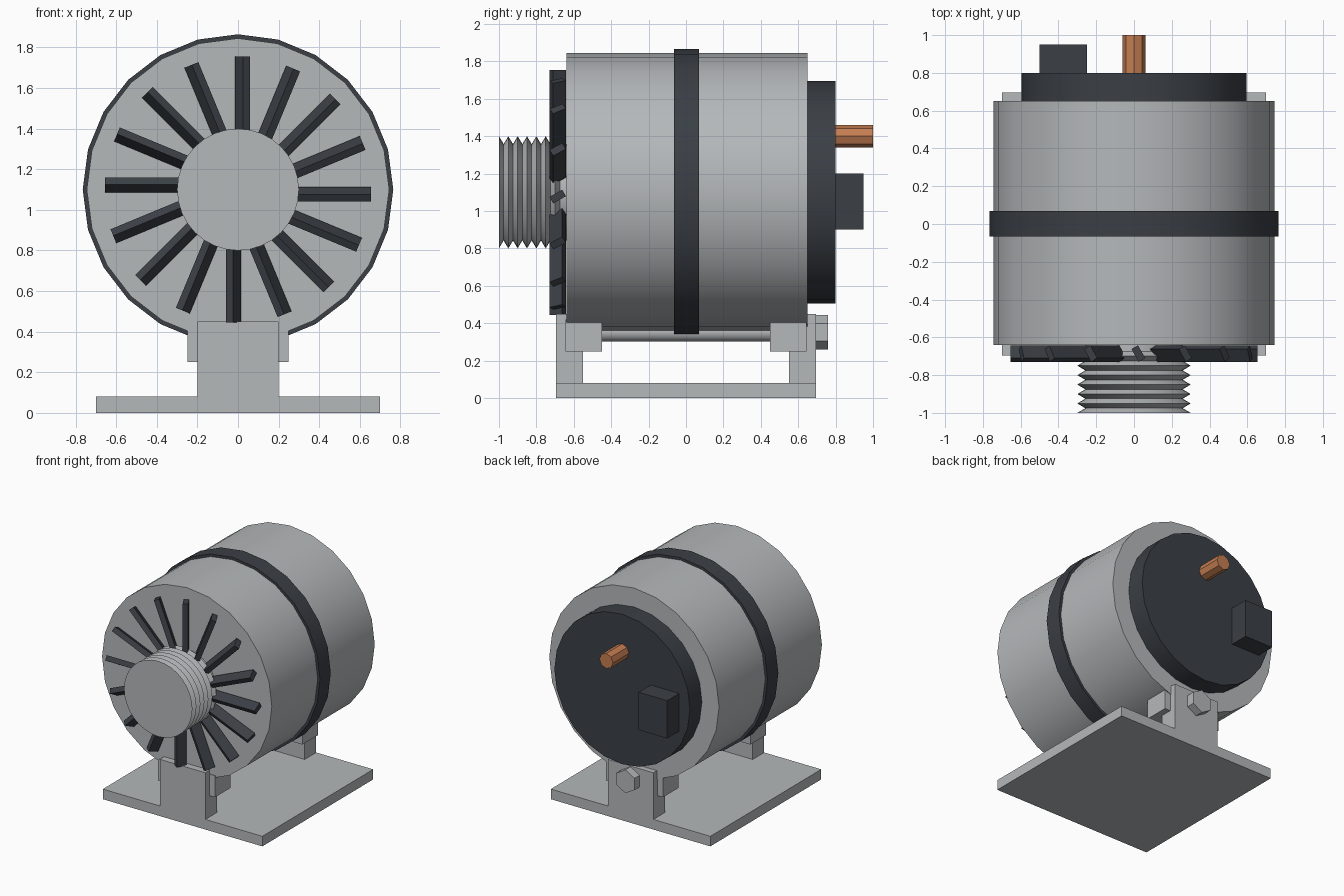
import bpy, bmesh, math
from mathutils import Matrix, Vector

if "Cube" in bpy.data.objects:
    bpy.data.objects.remove(bpy.data.objects["Cube"])

AXIS_Z = 1.10


def material(name, rgb):
    m = bpy.data.materials.new(name)
    m.diffuse_color = (*rgb, 1)
    m.use_nodes = True
    m.node_tree.nodes["Principled BSDF"].inputs["Base Color"].default_value = m.diffuse_color
    return m


ALUMINIUM = material("aluminium grey", (0.46, 0.48, 0.49))
DARK = material("dark plastic", (0.043, 0.050, 0.060))
COPPER = material("copper", (0.56, 0.21, 0.085))


def finish(name, bm, mat, smooth=False):
    bmesh.ops.recalc_face_normals(bm, faces=bm.faces)
    me = bpy.data.meshes.new(name)
    bm.to_mesh(me)
    bm.free()
    me.materials.append(mat)
    ob = bpy.data.objects.new(name, me)
    bpy.context.collection.objects.link(ob)
    if smooth:
        bpy.ops.object.select_all(action='DESELECT')
        ob.select_set(True)
        bpy.context.view_layer.objects.active = ob
        bpy.ops.object.shade_smooth_by_angle(angle=math.radians(30))
    return ob


def lathe(name, profile, mat, sides=24, z=AXIS_Z, smooth=True):
    """Capped turned part along y from (y, radius) pairs."""
    bm = bmesh.new()
    rings = []
    for y, r in profile:
        rings.append([bm.verts.new((r * math.sin(2 * math.pi * i / sides), y,
                                    z + r * math.cos(2 * math.pi * i / sides)))
                      for i in range(sides)])
    for a, b in zip(rings, rings[1:]):
        for i in range(sides):
            j = (i + 1) % sides
            bm.faces.new((a[i], a[j], b[j], b[i]))
    bm.faces.new(rings[0])
    bm.faces.new(rings[-1])
    return finish(name, bm, mat, smooth)


def add_box(bm, lo, hi, matrix=Matrix()):
    lo, hi = Vector(lo), Vector(hi)
    m = matrix @ Matrix.Translation((lo + hi) / 2) @ Matrix.Diagonal((*(hi - lo), 1))
    bmesh.ops.create_cube(bm, size=1, matrix=m)


def box(name, lo, hi, mat):
    bm = bmesh.new()
    add_box(bm, lo, hi)
    return finish(name, bm, mat)


# Housing, centre band and rear cover
lathe("housing", [(-0.64, 0.745), (0.65, 0.745)], ALUMINIUM)
lathe("centre_band", [(-0.065, 0.765), (0.07, 0.765)], DARK)
lathe("rear_cover", [(0.64, 0.595), (0.80, 0.595)], DARK)

# Grooved pulley on the front shaft
groove = []
for i in range(7):
    groove += [(-1 + 0.05 * i, 0.30), (-0.975 + 0.05 * i, 0.258)]
groove.append((-0.63, 0.258))
lathe("grooved_pulley", groove, ALUMINIUM, sides=32)

# Sixteen tilted fan blades around the pulley
bm = bmesh.new()
for i in range(16):
    m = (Matrix.Translation((0, 0, AXIS_Z))
         @ Matrix.Rotation(2 * math.pi * i / 16, 4, 'Y')
         @ Matrix.Translation((0.023, -0.686, 0))
         @ Matrix.Rotation(math.radians(30), 4, 'Z'))
    add_box(bm, (-0.02, -0.039, 0.25), (0.02, 0.039, 0.655), m)
finish("fan_blades", bm, DARK)

# Terminal stud and plug socket at the rear
lathe("terminal_stud", [(0.79, 0.06), (1.0, 0.06)], COPPER, sides=8, z=1.40, smooth=False)
box("plug_socket", (-0.50, 0.79, 0.90), (-0.25, 0.95, 1.20), DARK)

# Mounting base, uprights and housing lugs
box("base_plate", (-0.70, -0.695, 0), (0.70, 0.695, 0.08), ALUMINIUM)
for side, s in (("front", -1), ("rear", 1)):
    y0, y1 = sorted((s * 0.55, s * 0.695))
    box(side + "_upright", (-0.20, y0, 0.08), (0.20, y1, 0.45), ALUMINIUM)
    y0, y1 = sorted((s * 0.45, s * 0.645))
    box(side + "_lug", (-0.25, y0, 0.25), (0.25, y1, 0.42), ALUMINIUM)

# Pivot bolt with hexagonal head
lathe("pivot_bolt", [(-0.60, 0.05), (0.70, 0.05)], ALUMINIUM, z=0.352)
lathe("bolt_head", [(0.69, 0.0925), (0.76, 0.0925)], ALUMINIUM, sides=6, z=0.352, smooth=False)
